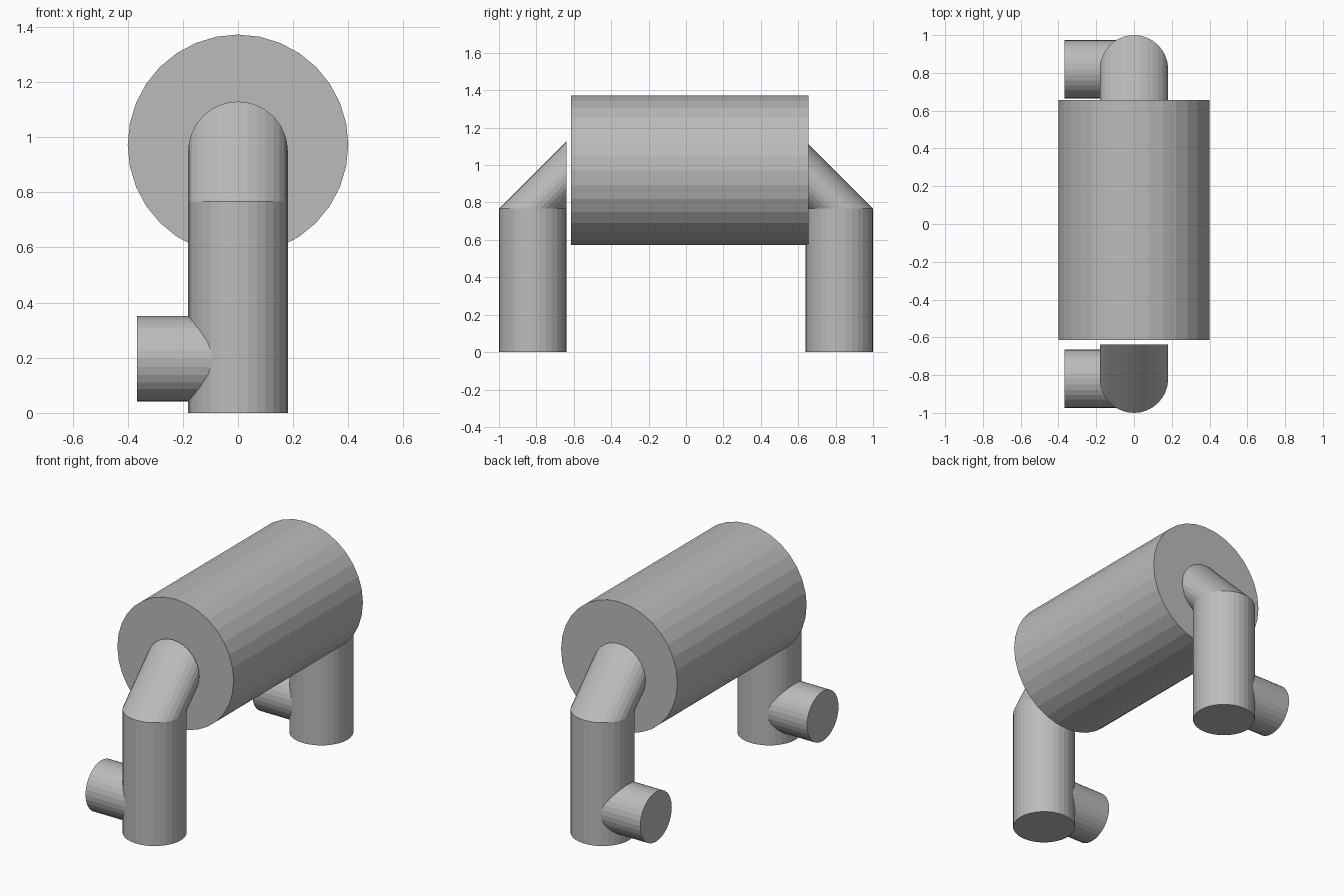
import bpy, bmesh, math
from mathutils import Matrix

if "Cube" in bpy.data.objects:
    bpy.data.objects.remove(bpy.data.objects["Cube"])

SIDES = 32
grey = bpy.data.materials.new("plain grey")
grey.diffuse_color = (0.5, 0.5, 0.5, 1)
grey.use_nodes = True
grey.node_tree.nodes["Principled BSDF"].inputs["Base Color"].default_value = grey.diffuse_color


def finish(name, bm):
    bmesh.ops.recalc_face_normals(bm, faces=bm.faces)
    mesh = bpy.data.meshes.new(name)
    bm.to_mesh(mesh)
    bm.free()
    mesh.materials.append(grey)
    obj = bpy.data.objects.new(name, mesh)
    bpy.context.collection.objects.link(obj)
    return obj


def cylinder(name, radius, length, centre, axis=None):
    bm = bmesh.new()
    rot = Matrix.Rotation(math.pi / 2, 4, axis) if axis else Matrix()
    bmesh.ops.create_cone(bm, cap_ends=True, segments=SIDES, radius1=radius, radius2=radius,
                          depth=length, matrix=Matrix.Translation(centre) @ rot)
    return finish(name, bm)


def leg(name, side):
    """Upright pipe whose top ring swings 90 degrees inward about its inner edge."""
    r, y, top = 0.181, 0.819, 0.767
    rings = []
    bm = bmesh.new()
    for level in range(3):
        ring = []
        for i in range(SIDES):
            a = 2 * math.pi * i / SIDES
            px, py = r * math.cos(a), y + r * math.sin(a)
            if level < 2:
                co = (px, side * py, top * level)
            else:
                co = (px, side * (y - r), top + py - (y - r))
            ring.append(bm.verts.new(co))
        rings.append(ring)
    for low, high in zip(rings, rings[1:]):
        for i in range(SIDES):
            j = (i + 1) % SIDES
            quad = [low[i], low[j], high[j], high[i]]
            # the pivot vertex is shared by both elbow rings
            if (high[i].co - low[i].co).length < 1e-5:
                quad.remove(high[i])
            elif (high[j].co - low[j].co).length < 1e-5:
                quad.remove(high[j])
            bm.faces.new(quad)
    bm.faces.new(rings[0])
    bm.faces.new(rings[2])
    bmesh.ops.remove_doubles(bm, verts=bm.verts, dist=1e-5)
    return finish(name, bm)


# Main horizontal drum
cylinder("drum", 0.4, 1.27, (0, 0.021, 0.972), 'X')

# Bent legs with side stubs
for label, side in (("front", -1), ("back", 1)):
    leg(label + "_leg", side)
    cylinder(label + "_stub", 0.155, 0.367, (-0.1835, side * 0.819, 0.196), 'Y')
